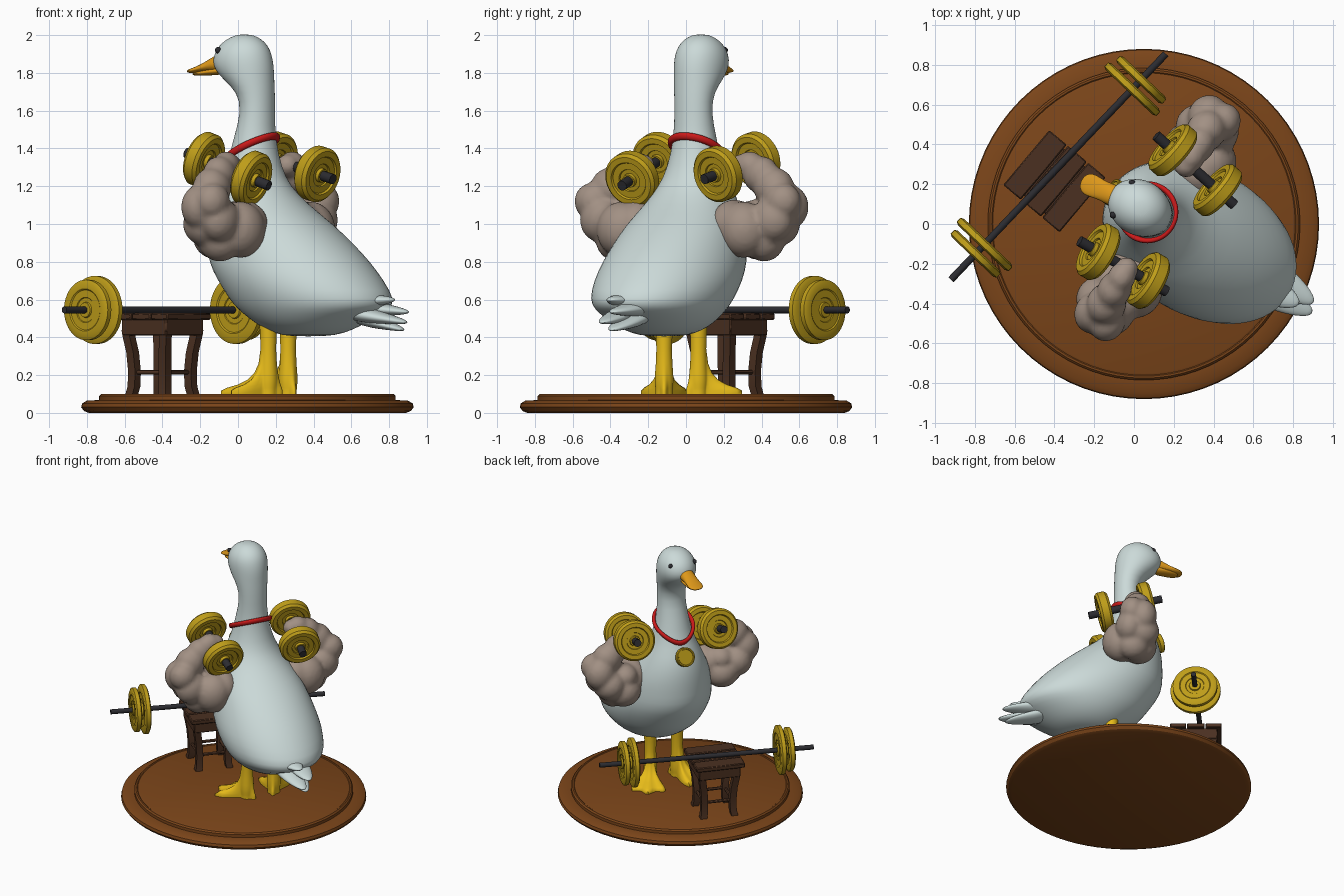
import bpy, bmesh
from math import sin, cos, pi, radians, exp
from mathutils import Vector as V, Matrix as M

if "Cube" in bpy.data.objects:
    bpy.data.objects.remove(bpy.data.objects["Cube"])

# Body frame: local X = forward, local Y = left
D = M.Translation((0.0425, 0.0736, 0)) @ M.Rotation(radians(150), 4, 'Z')


def mat(name, c):
    m = bpy.data.materials.new(name)
    m.diffuse_color = (*c, 1)
    m.use_nodes = True
    m.node_tree.nodes["Principled BSDF"].inputs["Base Color"].default_value = m.diffuse_color
    return m


WHITE = mat('feather_white', (0.60, 0.70, 0.69))
ORANGE = mat('orange', (0.72, 0.31, 0.01))
YELLOW = mat('yellow', (0.80, 0.50, 0.01))
GOLD = mat('gold', (0.52, 0.34, 0.01))
SKIN = mat('skin', (0.36, 0.28, 0.23))
WOOD = mat('base_wood', (0.20, 0.06, 0.01))
DARK = mat('dark_wood', (0.07, 0.03, 0.015))
IRON = mat('iron', (0.025, 0.025, 0.03))
RED = mat('red', (0.6, 0.01, 0.01))


def finish(bm, name, m, angle=40):
    bmesh.ops.recalc_face_normals(bm, faces=bm.faces)
    me = bpy.data.meshes.new(name)
    bm.to_mesh(me)
    bm.free()
    me.materials.append(m)
    o = bpy.data.objects.new(name, me)
    bpy.context.collection.objects.link(o)
    bpy.ops.object.select_all(action='DESELECT')
    o.select_set(True)
    bpy.context.view_layer.objects.active = o
    bpy.ops.object.shade_smooth_by_angle(angle=radians(angle))
    return o


def skin(name, loops, m, caps=True, subsurf=0, angle=40):
    """Bridge a list of equal-length point loops."""
    bm = bmesh.new()
    R = [[bm.verts.new(p) for p in lp] for lp in loops]
    n = len(R[0])
    for a, b in zip(R, R[1:]):
        for i in range(n):
            bm.faces.new((a[i], a[(i + 1) % n], b[(i + 1) % n], b[i]))
    if caps:
        bm.faces.new(R[0])
        bm.faces.new(R[-1])
    o = finish(bm, name, m, angle)
    if subsurf:
        s = o.modifiers.new('smooth', 'SUBSURF')
        s.levels = s.render_levels = subsurf
    return o


def ellipse(c, a, b, n=24):
    return [V(c) + V(a) * cos(2 * pi * i / n) + V(b) * sin(2 * pi * i / n) for i in range(n)]


def lathe(name, prof, m, T, n=48, angle=30):
    loops = [[T @ V((max(r, 0.001) * cos(2 * pi * i / n), max(r, 0.001) * sin(2 * pi * i / n), z))
              for i in range(n)] for r, z in prof]
    return skin(name, loops, m, angle=angle)


def along(p, d):
    return M.Translation(V(p)) @ V(d).to_track_quat('Z', 'Y').to_matrix().to_4x4()


def rod(name, a, b, r, m, n=20):
    a, b = V(a), V(b)
    lathe(name, [(r, 0), (r, (b - a).length)], m, along(a, b - a), n)


def box(name, size, T, m):
    bm = bmesh.new()
    bmesh.ops.create_cube(bm, size=1, matrix=T @ M.Diagonal((*size, 1)))
    o = finish(bm, name, m, 30)
    bv = o.modifiers.new('bevel', 'BEVEL')
    bv.width = 0.006
    return o


def sphere(name, p, r, m):
    bm = bmesh.new()
    bmesh.ops.create_uvsphere(bm, u_segments=20, v_segments=12, radius=r, matrix=M.Translation(p))
    finish(bm, name, m, 80)


def plate(name, p, d, r, t):
    h = t / 2
    half = [(0.24 * r, h), (0.26 * r, h * .55), (0.4 * r, h * .55), (0.42 * r, h * .75), (0.66 * r, h * .75),
            (0.7 * r, h), (0.9 * r, h), (r, h * .6)]
    lathe(name, half + [(a, -z) for a, z in reversed(half)], GOLD, along(p, d))


# Round base
lathe('base', [(.84, 0), (.865, .01), (.88, .03), (.875, .05), (.85, .065), (.785, .068), (.785, .09),
               (.775, .1), (.765, .1), (.76, .096), (.75, .1), (0, .1)], WOOD, M.Translation((.05, 0, 0)), 72)

# Body, neck and head from horizontal slices: z, centre, half length, half width
slices = [(.405, -.38, .10, .08), (.42, -.385, .19, .16), (.455, -.39, .27, .23), (.5, -.40, .345, .285),
          (.55, -.415, .43, .325), (.6, -.405, .465, .352), (.7, -.336, .463, .372), (.8, -.264, .453, .36),
          (.9, -.21, .40, .335), (1, -.15, .34, .305), (1.1, -.085, .265, .25), (1.2, -.045, .195, .195),
          (1.3, -.05, .145, .148), (1.45, -.05, .11, .115), (1.6, -.076, .084, .10), (1.7, -.06, .098, .11),
          (1.76, -.02, .135, .127), (1.82, .012, .165, .138), (1.87, .02, .166, .14), (1.92, .018, .15, .13),
          (1.96, .014, .12, .105), (1.99, .01, .075, .07), (2.004, .01, .03, .03)]
skin('body', [[D @ p for p in ellipse((u, 0, z), (a, 0, 0), (0, b, 0), 32)] for z, u, a, b in slices],
     WHITE, subsurf=1, angle=80)

# Fanned tail feathers
for v, (u, z) in zip((.02, -.025, .025, -.01), ((-.92, .6), (-.98, .535), (-1.0, .48), (-.96, .44))):
    a, b = V((-.62, v * 2, z * .4 + .35)), V((u, v, z))
    rings = [(0, .08, .05), (.4, .085, .045), (.7, .065, .028), (.9, .04, .018), (1, .012, .006)]
    skin('tail_feather', [[D @ p for p in ellipse(a.lerp(b, t), (0, w, 0), (h * .3, 0, h), 16)]
                          for t, w, h in rings], WHITE, subsurf=1, angle=80)

# Beak: two flattened mandibles, head turned slightly
H = M.Translation((.02, .085, 0)) @ M.Rotation(radians(155), 4, 'Z')
for name, rings in (
        ('upper_beak', [(.10, .06, .055, 1.855), (.16, .053, .042, 1.848), (.21, .05, .025, 1.832),
                        (.26, .06, .017, 1.816), (.295, .052, .012, 1.81), (.315, .02, .006, 1.808)]),
        ('lower_beak', [(.10, .05, .025, 1.815), (.18, .045, .018, 1.805), (.25, .046, .012, 1.796),
                        (.285, .02, .006, 1.793)])):
    skin(name, [[H @ p for p in ellipse((u, 0, z), (0, w, 0), (0, 0, h), 20)] for u, w, h, z in rings],
         ORANGE, subsurf=1, angle=80)
for p in ((-.01, .205, 1.92), (-.105, .045, 1.92)):
    sphere('eye', p, .017, IRON)


# Legs with webbed, outward turned feet
def toe(d):
    d = (d + pi) % (2 * pi) - pi
    lobes = sum(exp(-((d - k) / .16) ** 2) for k in (-.58, 0, .58))
    return .155 * exp(-(d / .78) ** 6) + .05 * lobes + .03 * exp(-((abs(d) - pi) / .3) ** 2)


for side in (1, -1):
    base = D @ V((-.197, side * .105, 0))
    head = radians(150 + side * 30)
    loops = []
    for z, r, t in ((.1, .045, 1), (.118, .045, 1), (.132, .046, .86), (.15, .048, .55), (.175, .049, .3),
                    (.21, .048, .13), (.26, .044, .04), (.34, .041, 0), (.42, .044, 0), (.52, .05, 0)):
        loops.append([base + V((cos(q), sin(q), 0)) * (r + t * toe(q - head)) + V((0, 0, z))
                      for q in (2 * pi * i / 56 for i in range(56))])
    skin('leg_and_foot', loops, YELLOW, angle=60)

# Muscular arms: overlapping muscle masses fused into one skin
muscles = [((-.14, .29, .99), (.15, .12, .14)), ((-.18, .37, .97), (.13, .14, .15)),
           ((-.05, .39, .93), (.13, .13, .12)), ((-.10, .45, .92), (.12, .11, .12)),
           ((-.05, .50, 1.0), (.13, .12, .12)), ((-.14, .52, 1.02), (.10, .12, .12)),
           ((-.05, .57, 1.09), (.10, .11, .12)), ((-.13, .58, 1.12), (.09, .10, .10)),
           ((-.08, .50, 1.19), (.10, .11, .11)), ((-.08, .42, 1.26), (.085, .10, .10)),
           ((-.08, .35, 1.31), (.07, .08, .075)), ((-.08, .30, 1.31), (.06, .06, .06)),
           ((-.06, .38, 1.04), (.11, .10, .09))]
for side in (1, -1):
    bm = bmesh.new()
    for (u, v, z), s in muscles:
        bmesh.ops.create_icosphere(bm, subdivisions=3, radius=1,
                                   matrix=D @ M.Translation((u, side * v, z)) @ M.Diagonal((*s, 1)))
    o = finish(bm, 'arm', SKIN, 80)
    r = o.modifiers.new('fuse', 'REMESH')
    r.mode, r.voxel_size, r.use_smooth_shade = 'VOXEL', .016, True
    s = o.modifiers.new('soften', 'SMOOTH')
    s.iterations = 3

# Dumbbells in both hands
for a, b in (((-.18, -.14, 1.34), (.07, -.285, 1.24)), ((.195, .37, 1.34), (.42, .17, 1.265))):
    a, b = V(a), V(b)
    d = (b - a).normalized()
    rod('dumbbell_bar', a - d * .115, b + d * .115, .027, IRON)
    for p in (a, b):
        plate('dumbbell_plate', p, d, .148, .085)

# Neck ribbon and medal
ring = []
for i in range(48):
    q = 2 * pi * i / 48
    c = V((-.03 + .14 * cos(q), .142 * sin(q), 1.395 - .07 * cos(q) - .03 * max(0, cos(q)) ** 4))
    out = V((cos(q), sin(q), .25)) * .014
    ring.append([D @ p for p in ellipse(c, out, (0, 0, .02), 10)])
skin('neck_ribbon', ring + ring[:1], RED, caps=False, angle=80)
lathe('medal', [(0, -.014), (.07, -.014), (.07, .014), (.066, .018), (.058, .018), (.055, .012), (0, .012)],
      GOLD, D @ along((.168, 0, 1.205), (1, 0, .38)))

# Barbell resting on the stool
A, B = V((.16, .855, .545)), V((-.92, -.28, .545))
d = (B - A).normalized()
rod('barbell_bar', A, B, .018, IRON)
for end, s in ((A, 1), (B, -1)):
    plate('barbell_plate_small', end + d * s * .18, d, .16, .045)
    plate('barbell_plate_large', end + d * s * .245, d, .18, .045)

# Wooden stool with planked seat, bowed legs and rungs
S = M.Translation((-.40, .215, 0)) @ M.Rotation(radians(50), 4, 'Z')
for w, y in ((.115, -.1275), (.125, 0), (.115, .1275)):
    box('seat_plank', (.36, w, .035), S @ M.Translation((0, y, .51)), DARK)
box('seat_apron', (.31, .31, .09), S @ M.Translation((0, 0, .455)), DARK)
for sx in (1, -1):
    for sy in (1, -1):
        loops = []
        for z, k in ((.1, .115), (.14, .107), (.22, .105), (.32, .112), (.40, .125), (.44, .13)):
            loops.append([S @ V((sx * k + i * .024, sy * k + j * .024, z))
                          for i, j in ((-1, -1), (1, -1), (1, 1), (-1, 1))])
        skin('stool_leg', loops, DARK)
    rod('stool_rung', S @ V((sx * .105, -.1, .215)), S @ V((sx * .105, .1, .215)), .011, DARK, 12)
    rod('stool_rung', S @ V((-.1, sx * .105, .215)), S @ V((.1, sx * .105, .215)), .011, DARK, 12)
